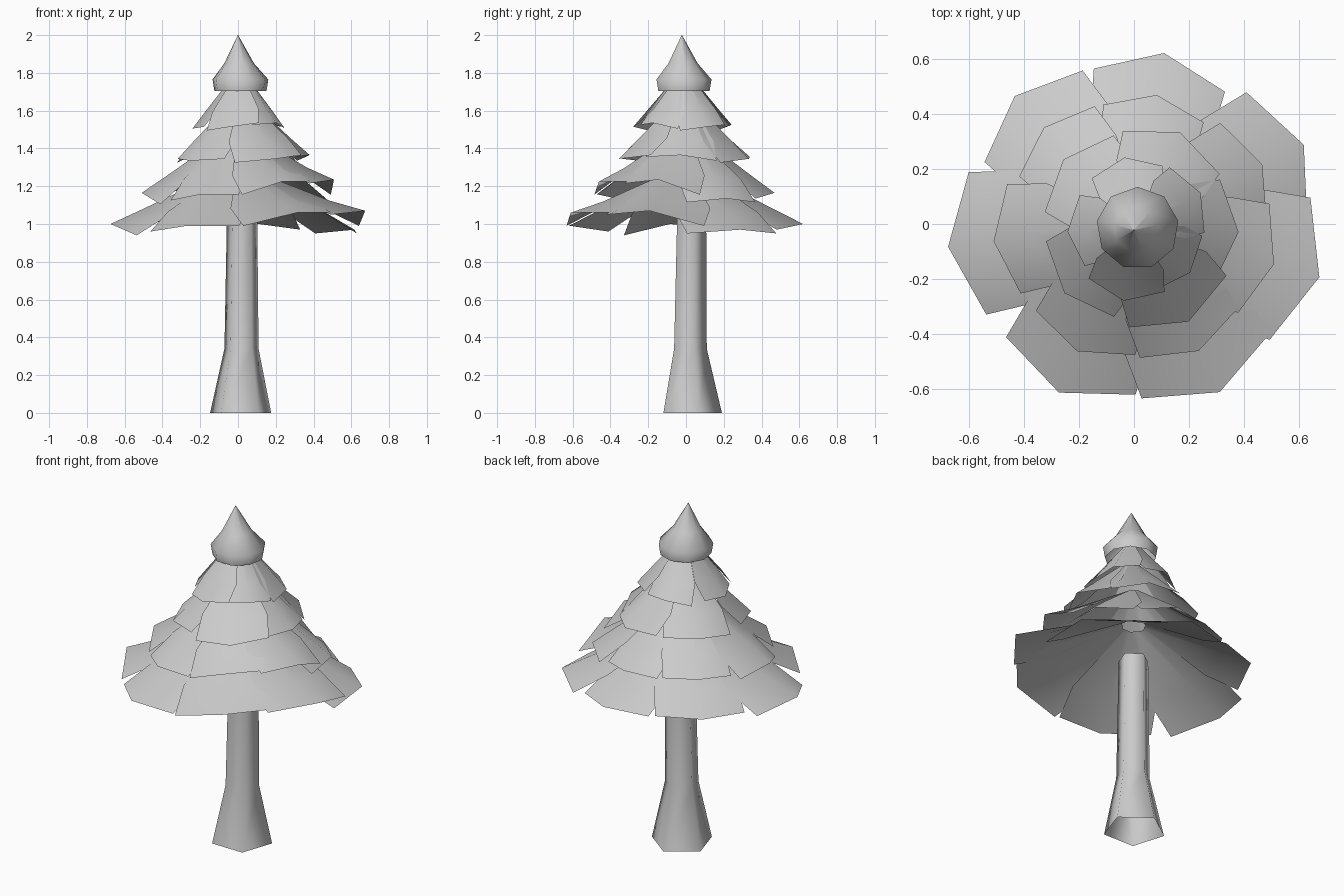
import bpy
from math import radians, cos, sin

if "Cube" in bpy.data.objects:
    bpy.data.objects.remove(bpy.data.objects["Cube"])


def make(name, verts, faces, angle):
    me = bpy.data.meshes.new(name)
    me.from_pydata(verts, [], faces)
    me.update()
    ob = bpy.data.objects.new(name, me)
    bpy.context.collection.objects.link(ob)
    bpy.ops.object.select_all(action='DESELECT')
    ob.select_set(True)
    bpy.context.view_layer.objects.active = ob
    bpy.ops.object.shade_smooth_by_angle(angle=radians(angle))
    return ob


def lathe(name, rings, sides, start):
    """rings: (radius, z, centre x, centre y) from the bottom up"""
    verts, faces = [], []
    for r, z, cx, cy in rings:
        for i in range(sides):
            a = radians(start + 360 * i / sides)
            verts.append((cx + r * cos(a), cy + r * sin(a), z))
    for k in range(len(rings) - 1):
        for i in range(sides):
            j = (i + 1) % sides
            faces.append((k * sides + i, k * sides + j,
                          (k + 1) * sides + j, (k + 1) * sides + i))
    return make(name, verts, faces, 85)


def tier(name, petals, rim_z, top_z, scale, half, flare, end, turn=0, centre=(0, 0)):
    """One skirt of overlapping boughs; each bough is folded along its middle.
    petals: (angle, rim radius, (lift of clockwise end, middle, other end))"""
    verts, faces = [], []
    for ang, rad, lifts in petals:
        base = len(verts)
        for t, spread in ((1.0, half), (0.72, flare), (0.1, flare)):
            for s, lift in zip((-1, 0, 1), lifts):
                a = radians(ang + turn + s * spread)
                r = rad * scale * t * (1 if s == 0 else end)
                z = top_z + (rim_z - top_z) * t + lift * t * t
                verts.append((centre[0] + r * cos(a), centre[1] + r * sin(a), z))
        for k in (0, 3):
            for i in (0, 1):
                b = base + k + i
                faces.append((b, b + 1, b + 4, b + 3))
    return make(name, verts, faces, 50)


# five-sided trunk with a flared foot
lathe("trunk", [(0.17, 0, 0.013, 0.02), (0.095, 0.34, 0.018, 0.015),
                (0.085, 1.0, 0.021, 0.022), (0.084, 1.06, 0.021, 0.022)], 5, -55)

# two wide lower skirts, seven boughs each
wide = [(-16, 0.70, (0.06, 0.08, 0.0)), (-63, 0.685, (0.0, 0.07, 0.07)),
        (-114, 0.67, (-0.03, 0.0, 0.0)), (-173, 0.68, (-0.02, 0.01, -0.05)),
        (133, 0.635, (0.01, 0.02, 0.0)), (80, 0.63, (-0.02, 0.01, 0.0)),
        (25, 0.68, (-0.04, -0.02, -0.04))]
tier("lower_boughs", wide, 0.99, 1.32, 1.0, 24.5, 32, 0.925)
tier("lower_middle_boughs", wide, 1.155, 1.52, 0.755, 24.5, 32, 0.94)

# two narrower upper skirts, five boughs each
narrow = [(138, 0.365, (0.0, 0.01, -0.02)), (66, 0.375, (-0.02, 0.0, 0.01)),
          (-3, 0.365, (0.01, 0.02, -0.01)), (-62, 0.39, (-0.02, 0.0, 0.02)),
          (-138, 0.36, (0.0, -0.01, 0.0))]
tier("upper_middle_boughs", narrow, 1.345, 1.70, 1.0, 33, 42, 0.94, 0, (0.015, -0.01))
tier("upper_boughs", narrow, 1.515, 1.83, 0.70, 33, 42, 0.94, -38, (0.01, -0.01))

# pointed crown
lathe("crown", [(0.14, 1.705, 0.013, -0.015), (0.15, 1.765, 0.013, -0.015),
                (0.08, 1.85, 0.006, -0.018), (0.001, 2.0, 0, -0.022)], 9, 10)
